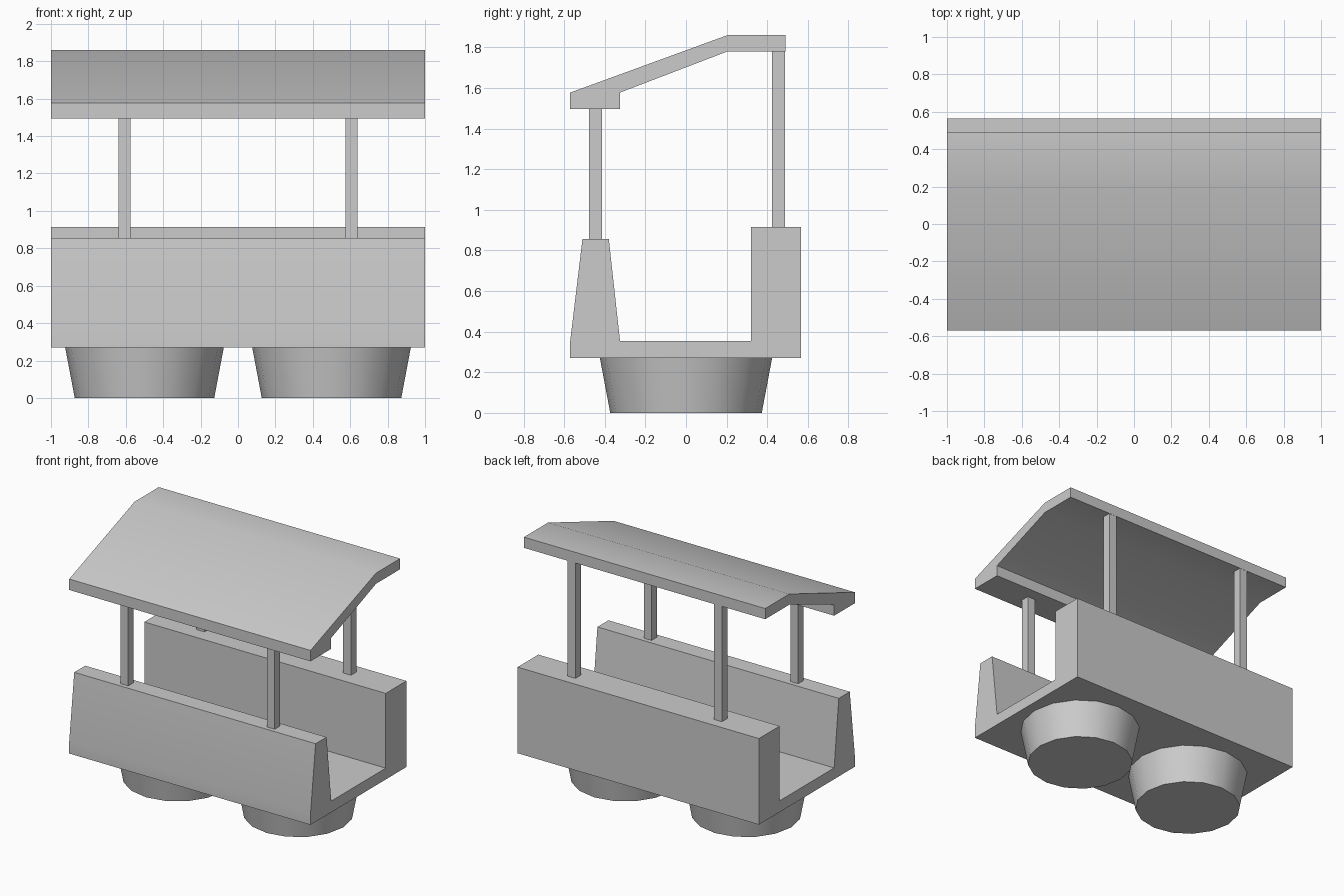
import bpy, bmesh
from math import radians

if "Cube" in bpy.data.objects:
    bpy.data.objects.remove(bpy.data.objects["Cube"])


def finish(name, bm):
    bmesh.ops.recalc_face_normals(bm, faces=bm.faces)
    mesh = bpy.data.meshes.new(name)
    bm.to_mesh(mesh)
    bm.free()
    obj = bpy.data.objects.new(name, mesh)
    bpy.context.collection.objects.link(obj)
    bpy.ops.object.select_all(action='DESELECT')
    obj.select_set(True)
    bpy.context.view_layer.objects.active = obj
    bpy.ops.object.shade_smooth_by_angle(angle=radians(30))
    return obj


def extrude_profile(name, points):
    """Extrude a y-z outline along the full length in x."""
    bm = bmesh.new()
    face = bm.faces.new([bm.verts.new((-1, y, z)) for y, z in points])
    ext = bmesh.ops.extrude_face_region(bm, geom=[face], use_keep_orig=True)
    verts = [g for g in ext["geom"] if isinstance(g, bmesh.types.BMVert)]
    bmesh.ops.translate(bm, verts=verts, vec=(2, 0, 0))
    return finish(name, bm)


def post(name, x, y, z0, z1, w=0.065):
    bm = bmesh.ops and bmesh.new()
    bmesh.ops.create_cube(bm, size=1)
    bmesh.ops.scale(bm, verts=bm.verts, vec=(w, w, z1 - z0))
    bmesh.ops.translate(bm, verts=bm.verts, vec=(x, y, (z0 + z1) / 2))
    return finish(name, bm)


def base(name, x, height=0.27):
    bm = bmesh.new()
    bmesh.ops.create_cone(bm, cap_ends=True, segments=16,
                          radius1=0.373, radius2=0.424, depth=height)
    bmesh.ops.translate(bm, verts=bm.verts, vec=(x, 0, height / 2))
    return finish(name, bm)


# Trough body: sloped front wall, floor, thick back wall
extrude_profile("body", [
    (-0.57, 0.27), (0.565, 0.27), (0.565, 0.915), (0.32, 0.915), (0.32, 0.355),
    (-0.325, 0.355), (-0.38, 0.855), (-0.51, 0.855), (-0.57, 0.355)])

# Sloped roof with front lip
extrude_profile("roof", [
    (-0.57, 1.495), (-0.325, 1.495), (-0.325, 1.577), (0.205, 1.78),
    (0.49, 1.78), (0.49, 1.86), (0.205, 1.86), (-0.57, 1.577)])

# Posts and tapered round bases, mirrored left and right
for side, s in (("left", -1), ("right", 1)):
    post(f"front_post_{side}", s * 0.607, -0.446, 0.855, 1.495)
    post(f"back_post_{side}", s * 0.607, 0.456, 0.915, 1.78)
    base(f"round_base_{side}", s * 0.5)
